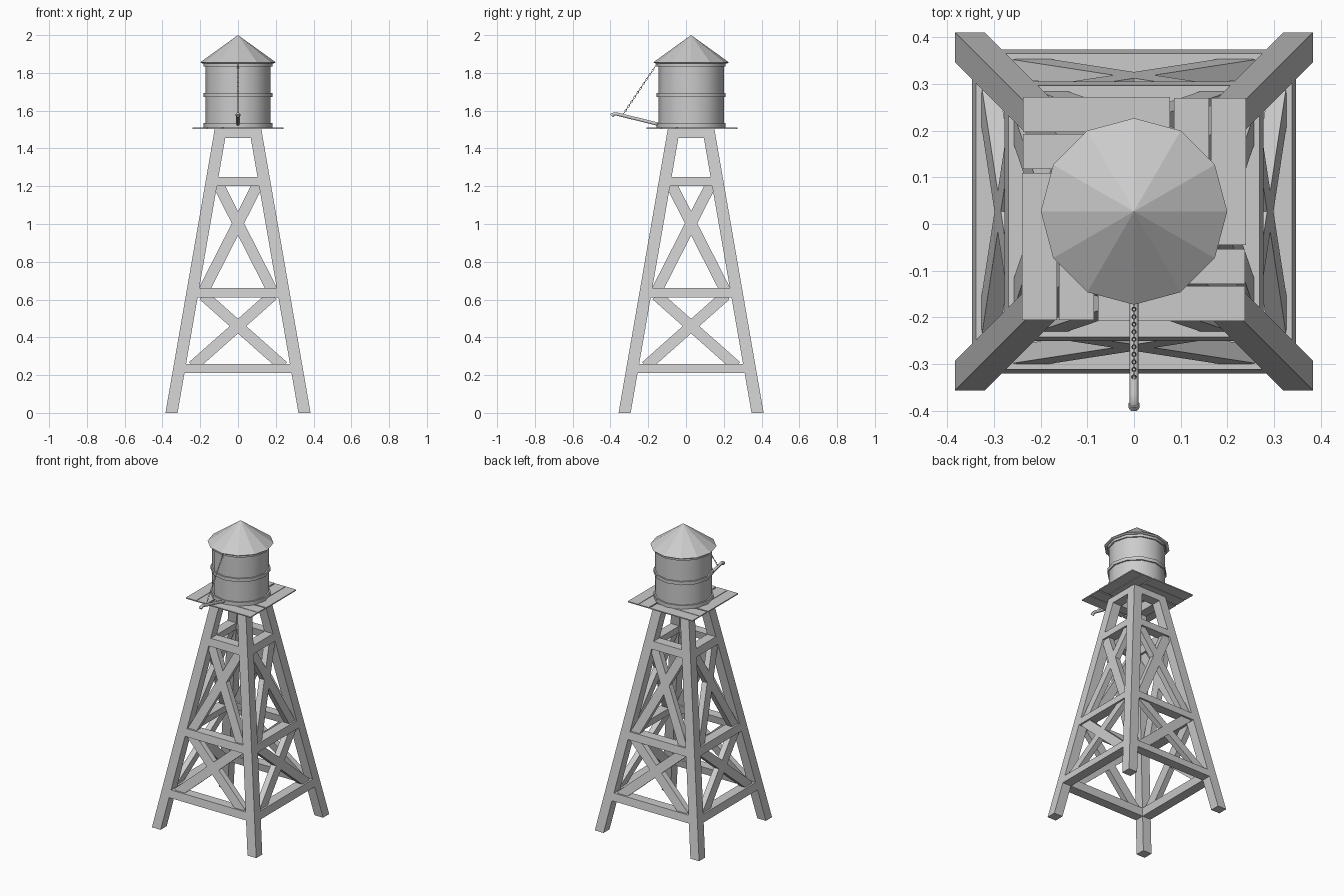
import bpy, bmesh, math
from mathutils import Vector, Matrix

if "Cube" in bpy.data.objects:
    bpy.data.objects.remove(bpy.data.objects["Cube"])

CY = 0.027            # tower axis in y
LEG = 0.064           # leg thickness


def outer(z):
    """Half width of the tapering tower at height z."""
    return 0.384 - 0.1735 * z


def make(name, solids, smooth=None):
    """One object from a list of (verts, faces)."""
    bm = bmesh.new()
    for vs, fs in solids:
        v = [bm.verts.new(p) for p in vs]
        for f in fs:
            bm.faces.new([v[i] for i in f])
    bmesh.ops.recalc_face_normals(bm, faces=bm.faces[:])
    me = bpy.data.meshes.new(name)
    bm.to_mesh(me)
    bm.free()
    ob = bpy.data.objects.new(name, me)
    bpy.context.collection.objects.link(ob)
    if smooth:
        bpy.ops.object.select_all(action='DESELECT')
        ob.select_set(True)
        bpy.context.view_layer.objects.active = ob
        bpy.ops.object.shade_smooth_by_angle(angle=math.radians(smooth))
    return ob


def prism(front, back):
    """Solid between two matching loops."""
    n = len(front)
    faces = [list(range(n)), list(range(2 * n - 1, n - 1, -1))]
    faces += [[i, (i + 1) % n, n + (i + 1) % n, n + i] for i in range(n)]
    return list(front) + list(back), faces


def on_side(k, outline, d0, d1):
    """Extrude an outline (u, z) inwards from sloping tower side k."""
    rot = Matrix.Rotation(k * math.pi / 2, 3, 'Z')
    def loop(d):
        return [rot @ Vector((u, -(outer(z) - d), z)) + Vector((0, CY, 0)) for u, z in outline]
    return prism(loop(d0), loop(d1))


def strip(a, b, w, ext):
    """Rectangle outline along the line a-b, lengthened by ext."""
    a, b = Vector(a), Vector(b)
    d = (b - a).normalized()
    n = Vector((-d.y, d.x)) * w / 2
    a, b = a - d * ext, b + d * ext
    return [a + n, b + n, b - n, a - n]


def ring(r, z, n=12):
    return [(r * math.cos(2 * math.pi * i / n), CY + r * math.sin(2 * math.pi * i / n), z) for i in range(n)]


# Tower: legs, horizontal beams and crossed braces on four sides
sides = ("front", "right", "back", "left")
for k, side in enumerate(sides):
    leg = [(s(z), z) for z, s in ((0, outer), (1.505, outer))]
    leg += [(outer(z) - LEG, z) for z in (1.505, 0)]
    make(side + "_leg", [on_side(k, leg, 0, LEG)])
    beams = []
    for z0, z1 in ((0.21, 0.26), (0.61, 0.66), (1.20, 1.25), (1.455, 1.505)):
        a, b = outer(z0) - LEG, outer(z1) - LEG
        beams.append(on_side(k, [(-a, z0), (a, z0), (b, z1), (-b, z1)], 0, LEG))
    make(side + "_beams", beams)
    braces = []
    for (x0, z0), (x1, z1) in (((0.225, 0.26), (0.17, 0.61)), ((0.175, 0.66), (0.10, 1.20))):
        for s in (-1, 1):
            braces.append(on_side(k, strip((s * x0, z0), (-s * x1, z1), 0.058, 0.02), 0.012, 0.05))
    make(side + "_braces", braces)

# Platform: pairs of planks laid in a pinwheel
for k, side in enumerate(sides):
    planks = []
    rot = Matrix.Rotation(k * math.pi / 2, 3, 'Z')
    for y0 in (-0.24, -0.161):
        loops = []
        for z in (1.503, 1.51):
            loops.append([rot @ Vector((x, y, z)) + Vector((0, 0.032, 0))
                          for x, y in ((-0.077, y0), (0.238, y0), (0.238, y0 + 0.075), (-0.077, y0 + 0.075))])
        planks.append(prism(*loops))
    make(side + "_planks", planks)

# Tank with three hoops
make("tank", [prism(ring(0.173, 1.508), ring(0.173, 1.853))], 40)
for name, z0, z1 in (("lower_hoop", 1.512, 1.536), ("middle_hoop", 1.672, 1.694), ("upper_hoop", 1.834, 1.850)):
    make(name, [prism(ring(0.182, z0), ring(0.182, z1))], 40)

# Faceted conical roof
verts = ring(0.19, 1.850) + ring(0.2, 1.856) + [(0, CY, 2.0)]
faces = [list(range(12))]
for i in range(12):
    j = (i + 1) % 12
    faces += [[i, j, 12 + j, 12 + i], [12 + i, 12 + j, 24]]
make("roof", [(verts, faces)])


# Spout: bent pipe with a collar at its tip
def pipe(name, pts, r):
    cu = bpy.data.curves.new(name, 'CURVE')
    cu.dimensions = '3D'
    cu.bevel_depth = r
    cu.bevel_resolution = 1
    cu.use_fill_caps = True
    sp = cu.splines.new('POLY')
    sp.points.add(len(pts) - 1)
    for p, (y, z) in zip(sp.points, pts):
        p.co = (0, y, z, 1)
    ob = bpy.data.objects.new(name, cu)
    bpy.context.collection.objects.link(ob)


pipe("spout", [(-0.13, 1.524), (-0.365, 1.582), (-0.381, 1.583), (-0.391, 1.576)], 0.010)
pipe("spout_tip", [(-0.385, 1.581), (-0.394, 1.572)], 0.012)


# Chain: alternating oval links from the eave to the spout
def link(center, d, side):
    vs, fs, n, m = [], [], 8, 4
    nrm = d.cross(side)
    for i in range(n):
        a = 2 * math.pi * i / n
        c = d * math.cos(a) * 0.0085 + side * math.sin(a) * 0.0042
        o = c.normalized()
        for j in range(m):
            b = 2 * math.pi * j / m
            vs.append(center + c + (o * math.cos(b) + nrm * math.sin(b)) * 0.0015)
            fs.append([i * m + j, (i + 1) % n * m + j, (i + 1) % n * m + (j + 1) % m, i * m + (j + 1) % m])
    return vs, fs


top, end = Vector((0, -0.155, 1.845)), Vector((0, -0.332, 1.582))
d = (end - top).normalized()
x = Vector((1, 0, 0))
count = 22
make("chain", [link(top.lerp(end, (i + 0.5) / count), d, x if i % 2 else d.cross(x)) for i in range(count)], 60)
